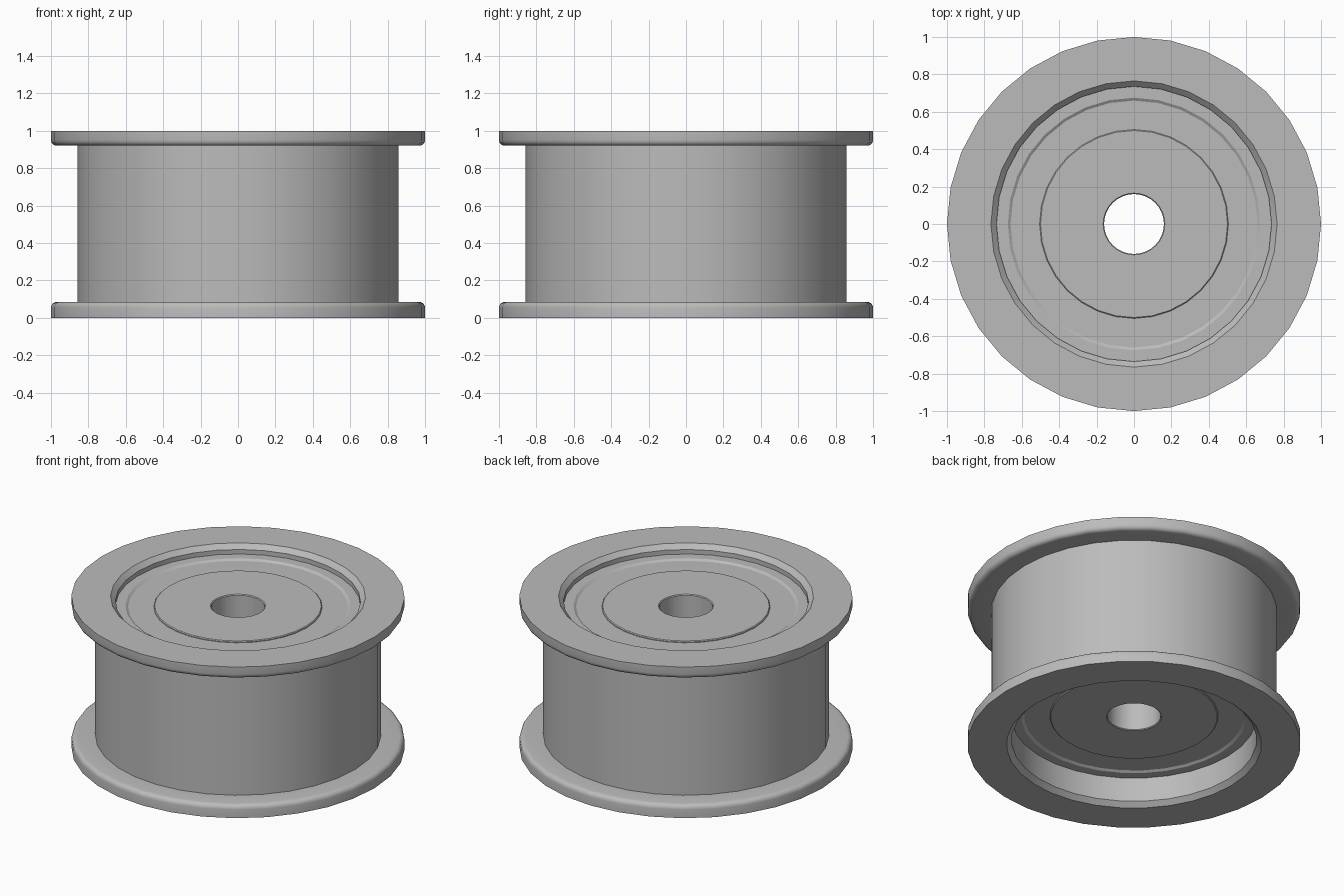
import bpy, math

SEGMENTS = 32

cube = bpy.data.objects.get("Cube")
if cube:
    bpy.data.objects.remove(cube, do_unlink=True)

steel = bpy.data.materials.new("plain_grey_steel")
steel.use_nodes = True
GREY = (0.5, 0.5, 0.5, 1)
steel.diffuse_color = GREY
steel.node_tree.nodes["Principled BSDF"].inputs["Base Color"].default_value = GREY


def revolve(name, profile):
    """Turn a closed (radius, height) outline, listed counter-clockwise, about z."""
    n = len(profile)
    verts, faces = [], []
    for s in range(SEGMENTS):
        a = 2 * math.pi * s / SEGMENTS
        verts += [(r * math.cos(a), r * math.sin(a), z) for r, z in profile]
        t = (s + 1) % SEGMENTS
        for i in range(n):
            j = (i + 1) % n
            faces.append((s * n + i, t * n + i, t * n + j, s * n + j))
    mesh = bpy.data.meshes.new(name)
    mesh.from_pydata(verts, [], faces)
    mesh.materials.append(steel)
    obj = bpy.data.objects.new(name, mesh)
    bpy.context.collection.objects.link(obj)
    bpy.ops.object.select_all(action='DESELECT')
    obj.select_set(True)
    bpy.context.view_layer.objects.active = obj
    bpy.ops.object.shade_smooth_by_angle(angle=math.radians(32))
    return obj


def round_corner(r, z, radius, start):
    """Quarter arc about (r, z), beginning at the given angle in degrees."""
    angles = [math.radians(start + 90 * k / 4) for k in range(5)]
    return [(r + radius * math.cos(a), z + radius * math.sin(a)) for a in angles]


# Flanged roller shell with chamfered mouths
RIM, BODY, BORE, ROUND = 1.0, 0.857, 0.735, 0.03
LOW, HIGH = 0.085, 0.92
shell = [(BORE, 0.03), (BORE + 0.03, 0), (RIM, 0)]
shell += round_corner(RIM - ROUND, LOW - ROUND, ROUND, 0)
shell += [(BODY, LOW), (BODY, HIGH)]
shell += round_corner(RIM - ROUND, HIGH + ROUND, ROUND, -90)
shell += [(RIM, 1), (BORE + 0.03, 1), (BORE, 0.97)]
revolve("roller_shell", shell)

# Bearing set inside the shell, faces recessed from both ends
BOTTOM, TOP, STEP = 0.19, 0.94, 0.01
revolve("bearing_outer_race", [
    (0.66, BOTTOM + STEP), (0.675, BOTTOM), (BORE, BOTTOM),
    (BORE, TOP), (0.675, TOP), (0.66, TOP - STEP)])
revolve("bearing_seal", [
    (0.505, BOTTOM + STEP), (0.66, BOTTOM + STEP),
    (0.66, TOP - STEP), (0.505, TOP - STEP)])
revolve("bearing_inner_race", [
    (0.16, BOTTOM + 0.005), (0.165, BOTTOM), (0.5, BOTTOM), (0.505, BOTTOM + 0.005),
    (0.505, TOP - 0.005), (0.5, TOP), (0.165, TOP), (0.16, TOP - 0.005)])
